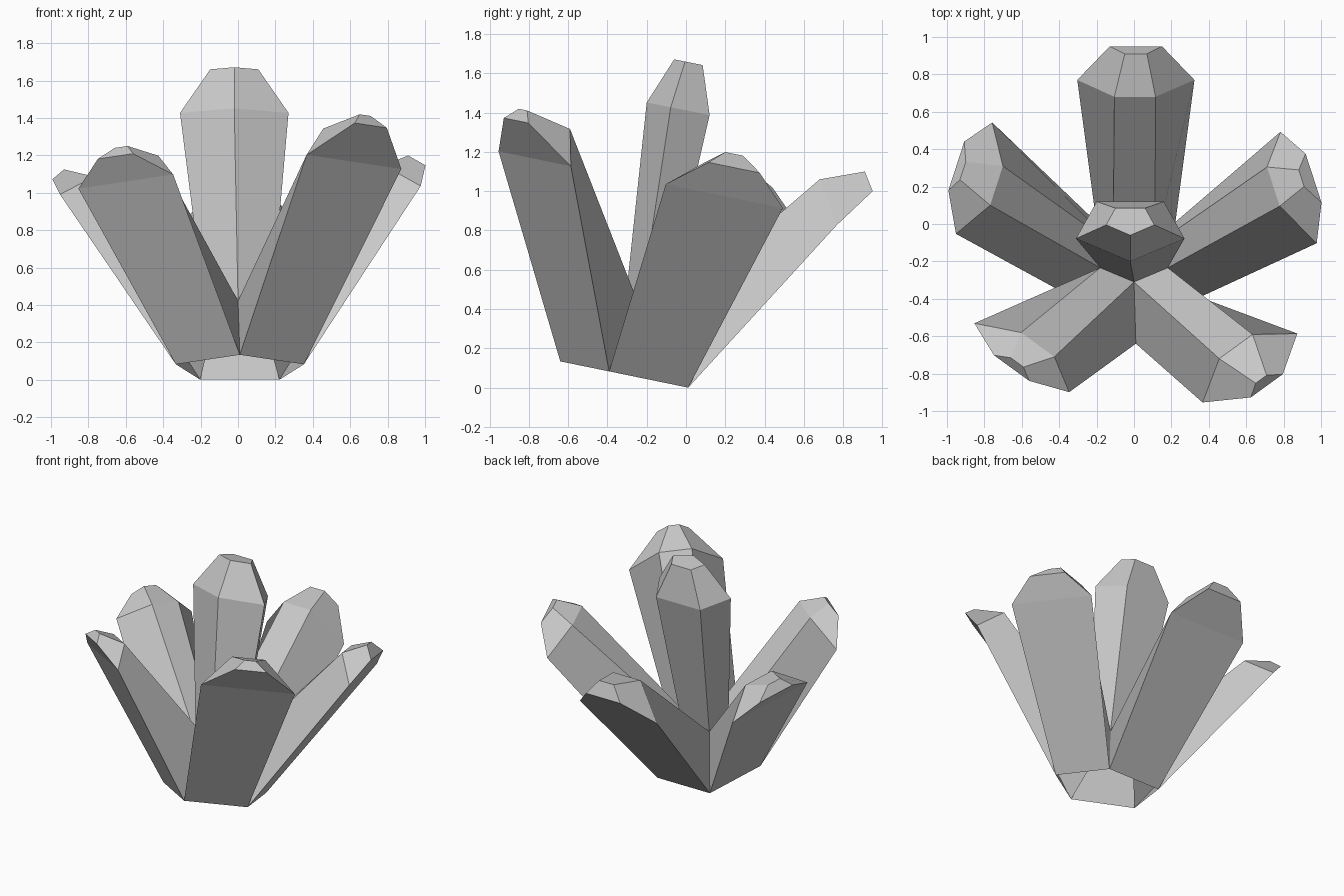
import bpy
import bmesh
from math import sin, cos, radians
from mathutils import Vector

cube = bpy.data.objects.get("Cube")
if cube:
    bpy.data.objects.remove(cube, do_unlink=True)

# Plain crystal grey
GREY = (0.58, 0.58, 0.58, 1.0)
stone = bpy.data.materials.new("crystal_grey")
stone.use_nodes = True
stone.diffuse_color = GREY
stone.node_tree.nodes["Principled BSDF"].inputs["Base Color"].default_value = GREY


def pentagon(centre, width, depth, slope=-0.2):
    """Five points around a centre, first one at the front, leaning along y."""
    points = []
    for k in range(5):
        angle = radians(72 * k - 90)
        x, y = width * cos(angle), depth * sin(angle)
        points.append(Vector(centre) + Vector((x, y, slope * y)))
    return points


def loft(name, rings):
    """Join rings of points with quads and close the last ring with a cap."""
    bm = bmesh.new()
    loops = [[bm.verts.new(point) for point in ring] for ring in rings]
    for low, high in zip(loops, loops[1:]):
        count = len(low)
        for i in range(count):
            j = (i + 1) % count
            bm.faces.new((low[i], low[j], high[j], high[i]))
    bm.faces.new(loops[-1])
    mesh = bpy.data.meshes.new(name)
    bm.to_mesh(mesh)
    bm.free()
    mesh.materials.append(stone)
    crystal = bpy.data.objects.new(name, mesh)
    bpy.context.collection.objects.link(crystal)
    return crystal


def wedge_ring(low_mid, high_mid, half, low_scale, high_scale):
    """Four corners of a crystal cross-section, wide below and narrow above."""
    low, high = Vector(low_mid), Vector(high_mid)
    return [low - half * low_scale, low + half * low_scale,
            high + half * high_scale, high - half * high_scale]


# Root rings shared by all crystals, open underneath
root_low = pentagon((0.01, -0.28, 0.06), 0.36, 0.36, -0.205)
root_high = pentagon((0, -0.2, 0.4), 0.19, 0.11)

# Upright crystal in the middle
loft("centre_crystal", [
    root_high,
    pentagon((-0.02, -0.023, 1.416), 0.305, 0.177),
    pentagon((-0.02, 0.02, 1.655), 0.135, 0.08),
])

# Leaning crystals: middles of the lower and upper shoulder edges,
# middles of the lower and upper tip edges, then the tip edge scales
outer_crystals = [
    ("front_left_crystal", (0.62, -0.77, 1.165), (0.545, -0.655, 1.33),
     (0.71, -0.865, 1.36), (0.68, -0.83, 1.415), 0.5, 0.17),
    ("left_crystal", (0.88, 0.195, 0.975), (0.745, 0.2, 1.125),
     (0.96, 0.245, 1.12), (0.895, 0.245, 1.19), 0.65, 0.22),
    ("back_crystal", (0.01, 0.77, 0.83), (0.005, 0.68, 1.06),
     (0.01, 0.95, 1.0), (0.01, 0.91, 1.1), 0.66, 0.28),
    ("right_crystal", (-0.855, 0.245, 0.93), (-0.735, 0.205, 1.065),
     (-0.95, 0.31, 1.045), (-0.915, 0.285, 1.115), 0.65, 0.24),
    ("front_right_crystal", (-0.6, -0.715, 1.06), (-0.515, -0.645, 1.185),
     (-0.655, -0.77, 1.195), (-0.625, -0.74, 1.245), 0.55, 0.2),
]

for k, (name, low, high, tip_low, tip_high, wide, narrow) in enumerate(outer_crystals):
    n = (k + 1) % 5
    half = (root_low[n] - root_low[k]) / 2
    loft(name, [
        [root_low[k], root_low[n], root_high[n], root_high[k]],
        wedge_ring(low, high, half, 1.48, 0.52),
        wedge_ring(tip_low, tip_high, half, wide, narrow),
    ])
